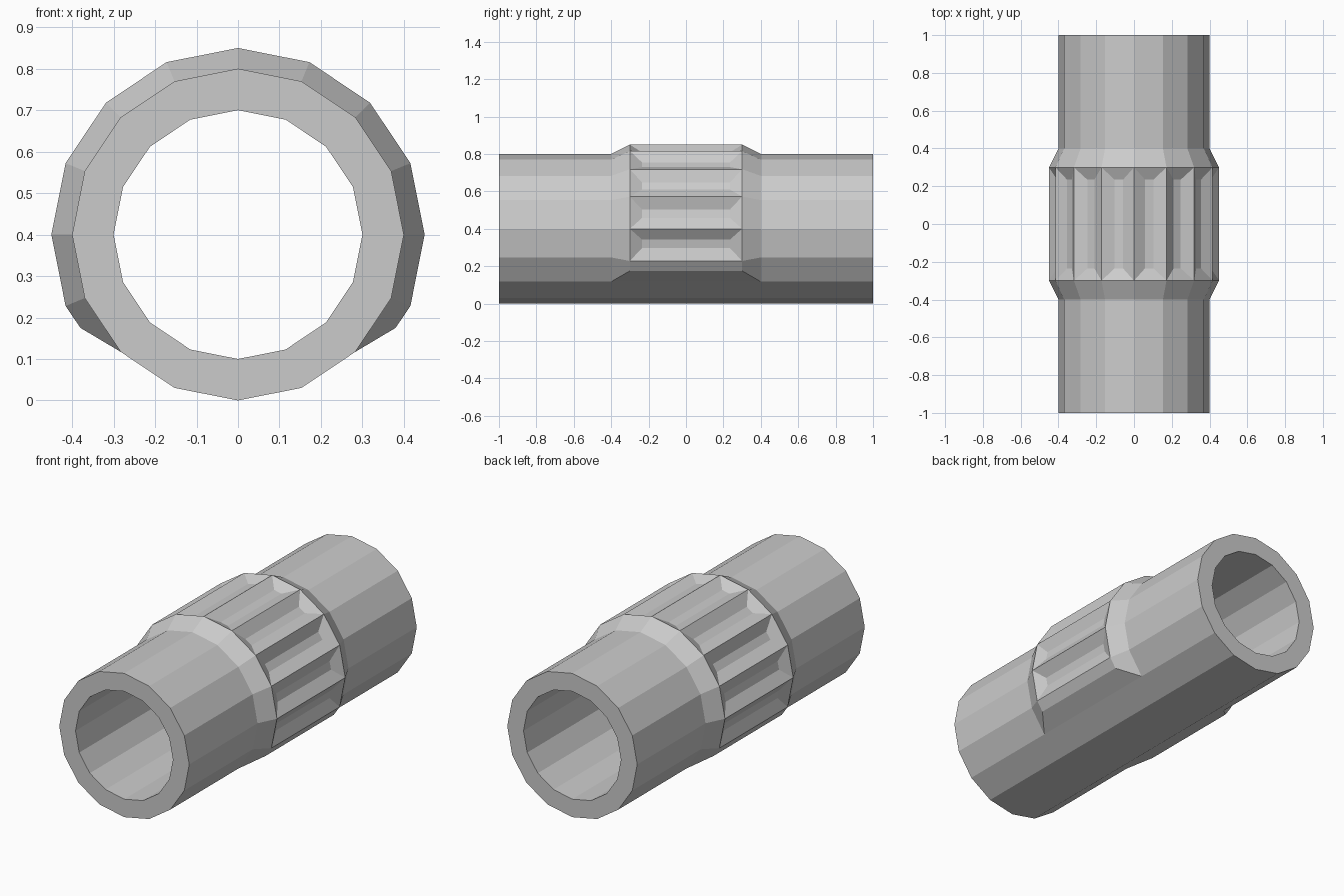
import bpy, bmesh, math
from mathutils import Vector

if "Cube" in bpy.data.objects:
    bpy.data.objects.remove(bpy.data.objects["Cube"])

N, CZ = 16, 0.4
bm = bmesh.new()


def pt(r, k, y):
    a = math.tau * k / N
    return Vector((r * math.cos(a), y, CZ + r * math.sin(a)))


def face(*pts):
    return bm.faces.new([bm.verts.new(p) for p in pts])


def collar_pt(k, y):
    # collar is cut short where it meets the underside of the tube
    if k in (-2, 10):
        return Vector((0.38 if k == -2 else -0.38, y, 0.175))
    return pt(0.45, k, y)


# Tube: bore, end rims, outer wall and raised collar over the top 12 sides
for k in range(-2, 14):
    j = k + 1
    face(pt(0.3, k, -1), pt(0.3, k, 1), pt(0.3, j, 1), pt(0.3, j, -1))
    for s in (-1, 1):
        face(pt(0.3, k, s), pt(0.4, k, s), pt(0.4, j, s), pt(0.3, j, s))
        face(pt(0.4, k, s), pt(0.4, j, s), pt(0.4, j, s * 0.4), pt(0.4, k, s * 0.4))
        if k < 10:
            face(pt(0.4, k, s * 0.4), pt(0.4, j, s * 0.4),
                 collar_pt(j, s * 0.3), collar_pt(k, s * 0.3))
    if k < 10:
        face(collar_pt(k, -0.3), collar_pt(j, -0.3), collar_pt(j, 0.3), collar_pt(k, 0.3))
    else:
        face(pt(0.4, k, -0.4), pt(0.4, j, -0.4), pt(0.4, j, 0.4), pt(0.4, k, 0.4))

# Undersides of the collar
for k in (-2, 10):
    face(pt(0.4, k, -0.4), pt(0.4, k, 0.4), collar_pt(k, 0.3), collar_pt(k, -0.3))

bmesh.ops.remove_doubles(bm, verts=bm.verts[:], dist=1e-4)
bmesh.ops.recalc_face_normals(bm, faces=bm.faces[:])

# Grip recesses in every full collar panel
panels = []
for f in bm.faces:
    c = f.calc_center_median()
    rad = math.hypot(c.x, c.z - CZ)
    if abs(c.y) < 0.01 and rad > 0.435 and abs(f.calc_area() - 0.6 * 0.1756) < 0.003:
        panels.append(f)
bmesh.ops.inset_individual(bm, faces=panels, thickness=0.065, depth=-0.03,
                           use_even_offset=True)

mesh = bpy.data.meshes.new("grip_tube")
bm.to_mesh(mesh)
bm.free()
bpy.context.collection.objects.link(bpy.data.objects.new("grip_tube", mesh))
